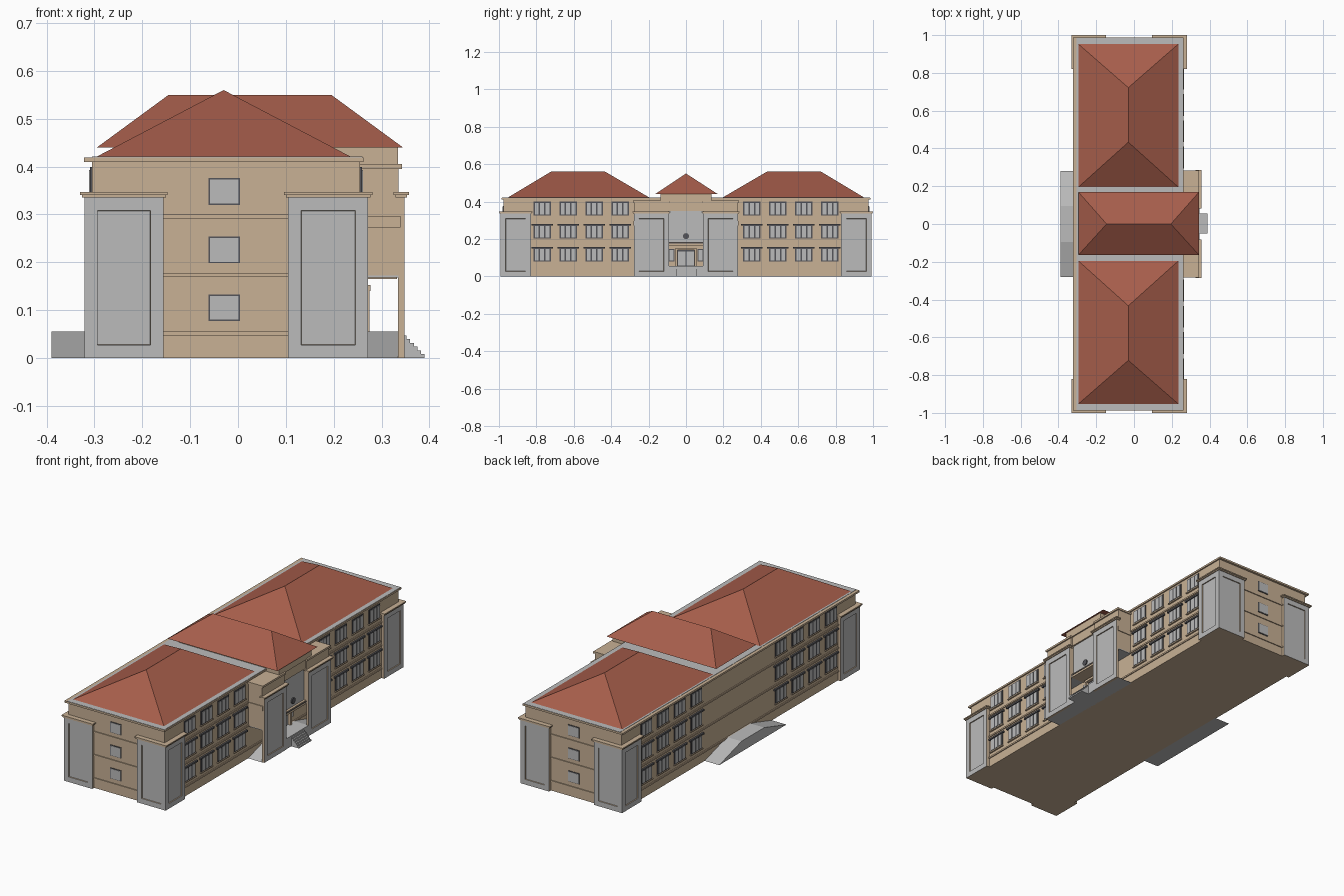
import bpy, bmesh, math

cube = bpy.data.objects.get("Cube")
if cube:
    bpy.data.objects.remove(cube, do_unlink=True)


def material(name, r, g, b):
    m = bpy.data.materials.new(name)
    m.use_nodes = True
    m.diffuse_color = (r, g, b, 1)
    m.node_tree.nodes["Principled BSDF"].inputs["Base Color"].default_value = (r, g, b, 1)
    return m


TAN = material("tan_stone", 0.58, 0.44, 0.30)
GRAY = material("light_gray", 0.50, 0.50, 0.50)
ROOF = material("red_roof", 0.38, 0.11, 0.07)
DARK = material("dark_gray", 0.09, 0.09, 0.10)


def finish(name, bm, mats):
    bmesh.ops.recalc_face_normals(bm, faces=bm.faces)
    me = bpy.data.meshes.new(name)
    bm.to_mesh(me)
    bm.free()
    for m in mats:
        me.materials.append(m)
    ob = bpy.data.objects.new(name, me)
    bpy.context.collection.objects.link(ob)
    return ob


def add_box(bm, x, y, z, index=0):
    """Add a box spanning the three (low, high) ranges."""
    verts = bmesh.ops.create_cube(bm, size=1)["verts"]
    for v in verts:
        v.co = [lo + (c + 0.5) * (hi - lo) for c, (lo, hi) in zip(v.co, (x, y, z))]
    faces = {f for v in verts for f in v.link_faces}
    for f in faces:
        f.material_index = index
    bm.normal_update()
    return faces


def box(name, x, y, z, mat):
    bm = bmesh.new()
    add_box(bm, x, y, z)
    return finish(name, bm, [mat])


def hip_roof(name, x, y, z, ridge_a, ridge_b):
    """Hipped roof over a rectangle with a ridge between two points."""
    bm = bmesh.new()
    base = [bm.verts.new((px, py, z[0])) for px, py in
            ((x[0], y[0]), (x[1], y[0]), (x[1], y[1]), (x[0], y[1]))]
    ridge = [bm.verts.new((*p, z[1])) for p in (ridge_a, ridge_b)]
    bmesh.ops.convex_hull(bm, input=base + ridge)
    bmesh.ops.dissolve_limit(bm, angle_limit=0.01, verts=bm.verts, edges=bm.edges)
    return finish(name, bm, [ROOF])


def pylon(name, x, y, outward):
    """Tan pier with gray outer faces holding sunken panels, and a stepped cap."""
    bm = bmesh.new()
    faces = add_box(bm, x, y, (0, 0.335))
    for f in list(faces):
        if any(f.normal.dot(d) > 0.9 for d in outward):
            f.material_index = 1
            rim = bmesh.ops.inset_individual(bm, faces=[f], thickness=0.038)["faces"]
            for r in rim:
                r.material_index = 1
            for r in bmesh.ops.inset_individual(bm, faces=[f], thickness=0.001, depth=-0.005)["faces"]:
                r.material_index = 0
    for grow, z in ((0.005, (0.335, 0.341)), (0.009, (0.341, 0.347))):
        add_box(bm, (x[0] - grow, x[1] + grow), (y[0] - grow, y[1] + grow), z)
    return finish(name, bm, [TAN, GRAY])


def ramp(name, x):
    """Platform with a slope down at each end."""
    bm = bmesh.new()
    outline = ((-0.28, 0), (0.28, 0), (0.095, 0.055), (-0.095, 0.055))
    face = bm.faces.new([bm.verts.new((x[0], y, z)) for y, z in outline])
    moved = bmesh.ops.extrude_face_region(bm, geom=[face])["geom"]
    bmesh.ops.translate(bm, vec=(x[1] - x[0], 0, 0),
                        verts=[v for v in moved if isinstance(v, bmesh.types.BMVert)])
    return finish(name, bm, [GRAY])


# Main body with belts and cornice
WX, WY = (-0.305, 0.255), (-0.975, 0.975)
box("main_walls", WX, WY, (0, 0.412), TAN)
for i, z in enumerate((0.047, 0.17, 0.292)):
    box(f"belt_{i}", (WX[0] - 0.005, WX[1] + 0.005), (WY[0] - 0.005, WY[1] + 0.005),
        (z, z + 0.008), TAN)
box("cornice", (-0.322, 0.262), (-0.987, 0.987), (0.41, 0.4195), TAN)
box("roof_deck", (-0.305, 0.26), (-0.985, 0.985), (0.415, 0.421), GRAY)

# Roofs
for side, s in (("right", -1), ("left", 1)):
    hip_roof(f"{side}_roof", (-0.295, 0.235), sorted((s * 0.195, s * 0.953)), (0.421, 0.56),
             (-0.03, s * 0.433), (-0.03, s * 0.722))
hip_roof("center_roof", (-0.295, 0.345), (-0.165, 0.17), (0.44, 0.55), (-0.145, 0), (0.195, 0))
box("center_roof_base", (-0.25, 0.335), (-0.135, 0.135), (0.4, 0.44), TAN)

# Corner pylons
for s in (-1, 1):
    ys = sorted((s * 0.83, s * 0.991))
    pylon(f"back_pylon_{s}", (-0.321, -0.156), ys, [(-1, 0, 0), (0, s, 0)])
    pylon(f"front_pylon_{s}", (0.105, 0.272), ys, [(1, 0, 0), (0, s, 0)])

# Long wall windows: dark frame, three panes, lintel on the lower rows
bm = bmesh.new()
for wall, d in ((WX[1], 1), (WX[0], -1)):
    def plate(y, z, w, h, depth, index):
        add_box(bm, sorted((wall - d * 0.002, wall + d * depth)),
                (y - w / 2, y + w / 2), (z - h / 2, z + h / 2), index)
    for s in (-1, 1):
        for col in range(4):
            y = s * (0.352 + 0.139 * col)
            for row in range(3):
                z = 0.115 + 0.1235 * row
                plate(y, z, 0.092, 0.074, 0.004, 0)
                for k in (-1, 0, 1):
                    plate(y + k * 0.029, z, 0.021, 0.062, 0.006, 1)
                if row < 2:
                    plate(y, z + 0.038, 0.114, 0.009, 0.009, 0)
                plate(y, z - 0.039, 0.1, 0.005, 0.008, 2)
finish("long_wall_windows", bm, [DARK, GRAY, TAN])

# End wall windows
bm = bmesh.new()
for s in (-1, 1):
    for z in (0.105, 0.226, 0.348):
        for grow, depth, index in ((0, 0.003, 0), (-0.003, 0.005, 1)):
            add_box(bm, (-0.062 - grow, 0.004 + grow),
                    sorted((s * 0.97, s * (0.975 + depth))),
                    (z - 0.028 - grow, z + 0.028 + grow), index)
finish("end_wall_windows", bm, [DARK, GRAY])

# Rear and porch ramps
ramp("rear_ramp", (-0.39, -0.3))
ramp("porch_ramp", (0.25, 0.335))
box("porch_landing", (0.33, 0.346), (-0.093, 0.093), (0, 0.055), GRAY)

# Porch: upper wings on thin front walls, open below
for side, s in (("right", -1), ("left", 1)):
    ys = sorted((s * 0.092, s * 0.278))
    box(f"{side}_porch_wing", (0.25, 0.336), ys, (0.172, 0.402), TAN)
    box(f"{side}_porch_soffit", (0.25, 0.336), ys, (0.168, 0.173), GRAY)
    box(f"{side}_porch_cornice", (0.25, 0.343), sorted((s * 0.088, s * 0.283)), (0.395, 0.405), TAN)
    box(f"{side}_porch_belt", (0.25, 0.34), sorted((s * 0.1, s * 0.282)), (0.273, 0.297), TAN)
    pylon(f"{side}_porch_pylon", (0.334, 0.348), ys, [(1, 0, 0)])

# Central panel with beam and round emblem
box("central_panel", (0.25, 0.32), (-0.093, 0.093), (0.185, 0.352), GRAY)
box("central_upper_wall", (0.25, 0.328), (-0.093, 0.093), (0.35, 0.41), TAN)
box("entry_beam", (0.25, 0.332), (-0.093, 0.093), (0.165, 0.185), TAN)
box("entry_beam_line", (0.32, 0.334), (-0.093, 0.093), (0.176, 0.18), DARK)
bm = bmesh.new()
bmesh.ops.create_cone(bm, cap_ends=True, segments=20, radius1=0.016, radius2=0.016, depth=0.008)
disc = finish("round_emblem", bm, [DARK])
disc.location = (0.321, 0, 0.215)
disc.rotation_euler.y = math.pi / 2

# Entrance door, posts and side windows
box("door_frame", (0.25, 0.26), (-0.05, 0.05), (0.055, 0.145), DARK)
for s in (-1, 1):
    box(f"door_leaf_{s}", (0.255, 0.263), sorted((s * 0.003, s * 0.042)), (0.058, 0.132), GRAY)
    box(f"door_post_{s}", (0.255, 0.275), sorted((s * 0.046, s * 0.056)), (0.055, 0.145), TAN)
    box(f"entry_window_frame_{s}", (0.25, 0.258), sorted((s * 0.062, s * 0.092)), (0.08, 0.145), DARK)
    box(f"entry_window_pane_{s}", (0.25, 0.261), sorted((s * 0.066, s * 0.088)), (0.085, 0.14), GRAY)
box("door_lintel", (0.255, 0.277), (-0.056, 0.056), (0.14, 0.152), TAN)

# Entrance stairs
bm = bmesh.new()
STEPS = 6
for i in range(STEPS):
    add_box(bm, (0.34, 0.39 - 0.0075 * i), (-0.05, 0.055),
            (0.055 * i / (STEPS + 1), 0.055 * (i + 1) / (STEPS + 1)))
finish("entrance_stairs", bm, [GRAY])
